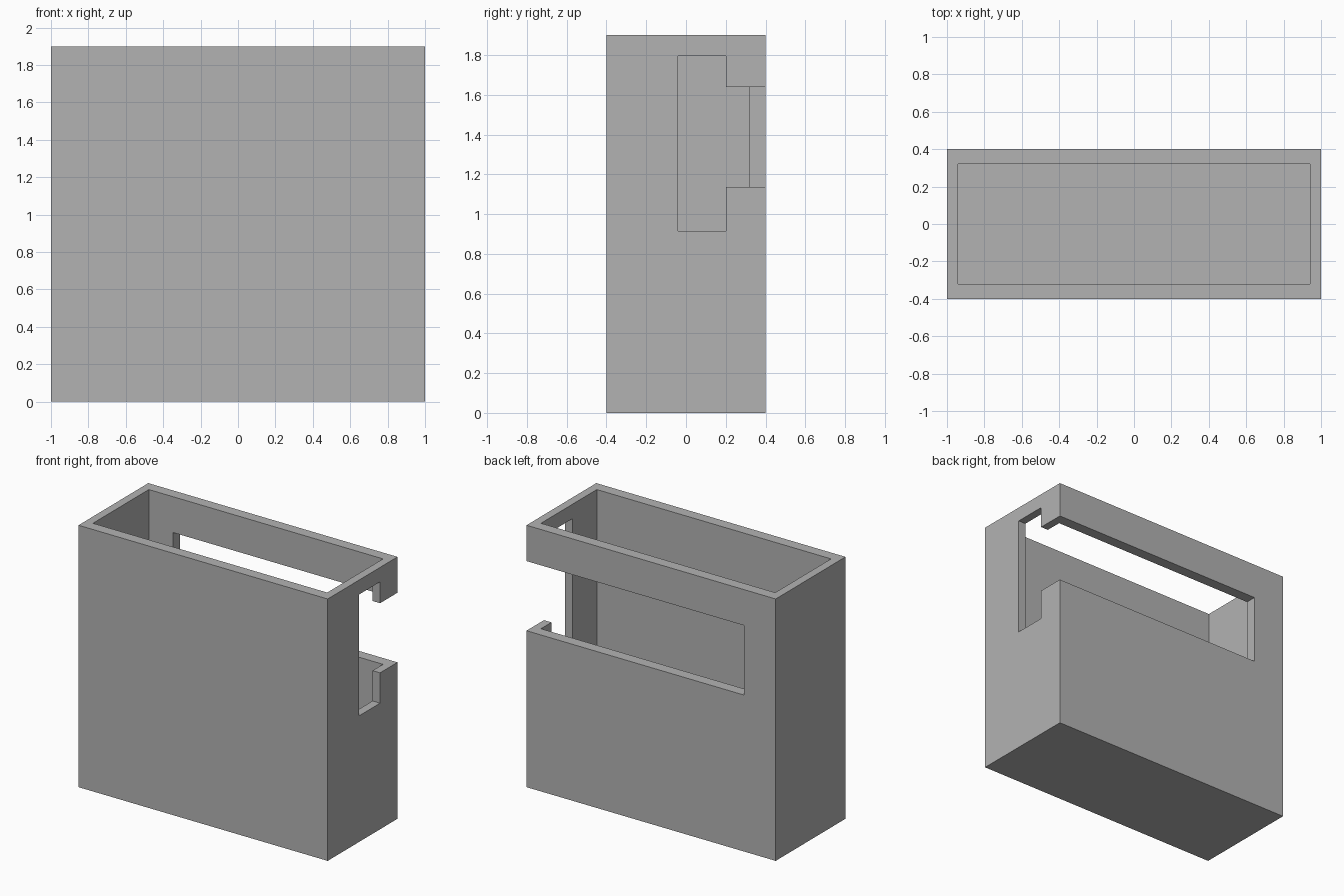
import bpy

# Remove the default object
default = bpy.data.objects.get("Cube")
if default:
    bpy.data.objects.remove(default, do_unlink=True)

# Single grey material
GREY = (0.45, 0.45, 0.45, 1.0)
grey = bpy.data.materials.new("plain grey")
grey.use_nodes = True
grey.diffuse_color = GREY
grey.node_tree.nodes["Principled BSDF"].inputs["Base Color"].default_value = GREY


def box(name, low, high):
    """Axis-aligned box between two corners."""
    centre = [(a + b) / 2 for a, b in zip(low, high)]
    bpy.ops.mesh.primitive_cube_add(size=1, location=centre)
    obj = bpy.context.object
    obj.name = obj.data.name = name
    obj.scale = [b - a for a, b in zip(low, high)]
    bpy.ops.object.transform_apply(location=False, rotation=False, scale=True)
    obj.data.materials.append(grey)
    return obj


def carve(target, low, high, name):
    """Subtract a box from the target, then discard the cutter."""
    cutter = box(name, low, high)
    cutter.hide_render = True
    mod = target.modifiers.new(name, "BOOLEAN")
    mod.operation = "DIFFERENCE"
    mod.solver = "EXACT"
    mod.object = cutter
    bpy.context.view_layer.objects.active = target
    bpy.ops.object.modifier_apply(modifier=mod.name)
    bpy.data.objects.remove(cutter, do_unlink=True)


# Open-topped case: outer block, hollow, side window, back slot
WIDTH, DEPTH, HEIGHT = 1.0, 0.4, 1.9
INNER_X, INNER_Y, FLOOR = 0.94, 0.32, 0.08

case = box("open_case", (-WIDTH, -DEPTH, 0), (WIDTH, DEPTH, HEIGHT))
carve(case, (-INNER_X, -INNER_Y, FLOOR), (INNER_X, INNER_Y, HEIGHT + 0.2), "hollow")
carve(case, (0.8, -0.04, 0.915), (WIDTH + 0.2, 0.2, 1.795), "side_window")
carve(case, (-0.745, 0.1, 1.135), (WIDTH + 0.2, DEPTH + 0.2, 1.64), "back_slot")
